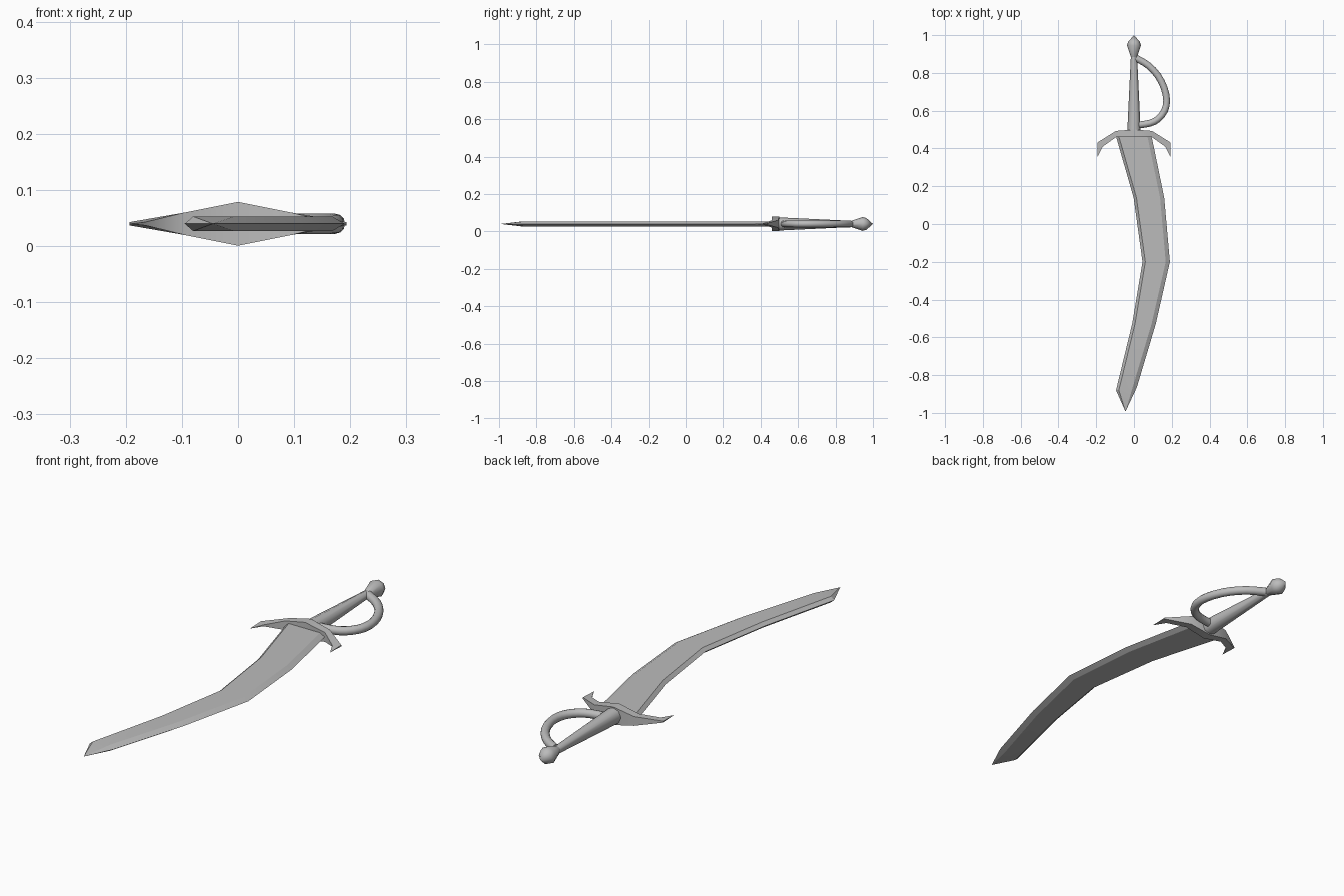
import bpy, bmesh, math
from mathutils import Vector

if "Cube" in bpy.data.objects:
    bpy.data.objects.remove(bpy.data.objects["Cube"])

ZC = 0.04  # height of the middle plane

steel = bpy.data.materials.new("grey_steel")
steel.diffuse_color = (0.5, 0.5, 0.5, 1)
steel.use_nodes = True
steel.node_tree.nodes["Principled BSDF"].inputs["Base Color"].default_value = steel.diffuse_color


def loft(name, rings, angle=30):
    """Skin a list of equal-length rings; a ring collapsed to a point becomes a tip."""
    bm = bmesh.new()
    rows = [[bm.verts.new(p) for p in ring] for ring in rings]
    n = len(rows[0])
    for a, b in zip(rows, rows[1:]):
        for i in range(n):
            j = (i + 1) % n
            bm.faces.new((a[i], a[j], b[j], b[i]))
    bm.faces.new(rows[0])
    bm.faces.new(rows[-1])
    bmesh.ops.remove_doubles(bm, verts=bm.verts, dist=1e-5)
    bmesh.ops.recalc_face_normals(bm, faces=bm.faces)
    mesh = bpy.data.meshes.new(name)
    bm.to_mesh(mesh)
    bm.free()
    ob = bpy.data.objects.new(name, mesh)
    bpy.context.collection.objects.link(ob)
    mesh.materials.append(steel)
    bpy.ops.object.select_all(action='DESELECT')
    ob.select_set(True)
    bpy.context.view_layer.objects.active = ob
    bpy.ops.object.shade_smooth_by_angle(angle=math.radians(angle))
    return ob


def lathe(name, profile, sides):
    """Round part along y from (y, radius) pairs."""
    rings = []
    for y, r in profile:
        rings.append([(r * math.cos(t), y, ZC + r * math.sin(t))
                      for t in (2 * math.pi * i / sides for i in range(sides))])
    return loft(name, rings, 50)


# Curved blade: left edge, right edge, with bevelled edges and a pointed end
T = 0.013
edges = [((-0.097, 0.47), (0.092, 0.47)), ((-0.002, 0.14), (0.16, 0.14)),
         ((0.045, -0.20), (0.19, -0.20)), ((-0.01, -0.53), (0.115, -0.53)),
         ((-0.095, -0.88), (0.015, -0.865))]
rings = []
for (lx, ly), (rx, ry) in edges:
    a, b = lx + 0.015, rx - 0.022
    rings.append([(lx, ly, ZC), (a, ly, ZC + T), (b, ry, ZC + T),
                  (rx, ry, ZC), (b, ry, ZC - T), (a, ly, ZC - T)])
rings.append([(-0.045, -0.993, ZC)] * 6)
loft("blade", rings, 25)

# Cross guard: tall in the middle, thinning to hooked ends
half = [(0.0, 0.50, 0.0, 0.46, 0.039), (0.095, 0.493, 0.095, 0.46, 0.020),
        (0.193, 0.432, 0.165, 0.41, 0.003), (0.193, 0.355, 0.193, 0.355, 0.0)]
stations = [(-ox, oy, -ix, iy, h) for ox, oy, ix, iy, h in half[:0:-1]] + half
loft("cross_guard", [[(ox, oy, ZC + h), (ix, iy, ZC + h), (ix, iy, ZC - h), (ox, oy, ZC - h)]
                     for ox, oy, ix, iy, h in stations], 40)

# Grip and pommel
lathe("grip", [(0.48, 0.036), (0.90, 0.016)], 8)
lathe("pommel", [(0.885, 0.017), (0.945, 0.037), (0.965, 0.031), (1.0, 0.0)], 8)

# Knuckle bow: tube swept along a smooth path in the middle plane
ctrl = [Vector(p) for p in [(0.0, 0.885), (0.03, 0.868), (0.078, 0.838), (0.127, 0.785),
                            (0.16, 0.72), (0.173, 0.655), (0.162, 0.60), (0.128, 0.556),
                            (0.085, 0.534), (0.03, 0.525), (0.0, 0.523)]]
R, SIDES = 0.018, 12
path = []
for i in range(1, len(ctrl) - 2):
    p0, p1, p2, p3 = ctrl[i - 1:i + 3]
    for t in (0.0, 0.5):
        path.append(0.5 * (2 * p1 + (p2 - p0) * t + (2 * p0 - 5 * p1 + 4 * p2 - p3) * t * t
                           + (3 * p1 - p0 - 3 * p2 + p3) * t ** 3))
path = [ctrl[0] + Vector((0.01, -0.006))] + path + [ctrl[-2], ctrl[-1]]
rings = []
for i, p in enumerate(path):
    d = (path[min(i + 1, len(path) - 1)] - path[max(i - 1, 0)]).normalized()
    ring = []
    for k in range(SIDES):
        t = 2 * math.pi * k / SIDES
        c = R * math.cos(t)
        ring.append((p.x - d.y * c, p.y + d.x * c, ZC + R * math.sin(t)))
    rings.append(ring)
loft("knuckle_bow", rings, 40)
